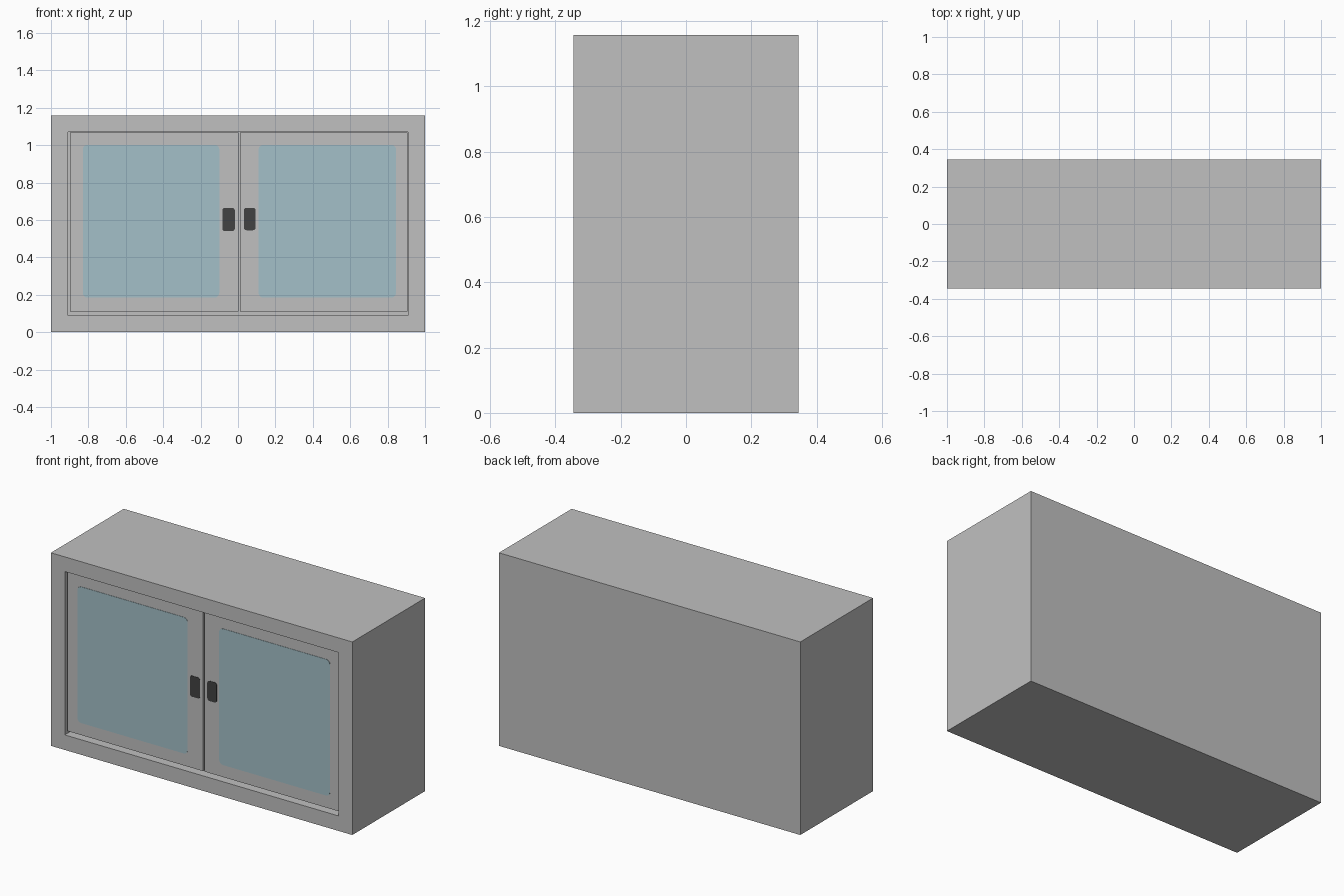
import bpy, bmesh, math

if "Cube" in bpy.data.objects:
    bpy.data.objects.remove(bpy.data.objects["Cube"])

W, D, H = 1.0, 0.345, 1.158          # half width, half depth, height
DOOR_Y = -D + 0.011                  # front plane of the doors


def material(name, rgb):
    m = bpy.data.materials.new(name)
    m.diffuse_color = (*rgb, 1.0)
    m.use_nodes = True
    m.node_tree.nodes["Principled BSDF"].inputs["Base Color"].default_value = m.diffuse_color
    return m


GREY = material("grey_metal", (0.53, 0.53, 0.53))
GLASS = material("pale_blue_glass", (0.37, 0.53, 0.58))
DARK = material("dark_handle", (0.055, 0.055, 0.055))


def finish(bm, name, mat):
    bmesh.ops.recalc_face_normals(bm, faces=bm.faces)
    me = bpy.data.meshes.new(name)
    bm.to_mesh(me)
    bm.free()
    me.materials.append(mat)
    ob = bpy.data.objects.new(name, me)
    bpy.context.collection.objects.link(ob)
    return ob


def box_bm(x0, x1, y0, y1, z0, z1):
    bm = bmesh.new()
    bmesh.ops.create_cube(bm, size=1)
    for v in bm.verts:
        v.co.x = x1 if v.co.x > 0 else x0
        v.co.y = y1 if v.co.y > 0 else y0
        v.co.z = z1 if v.co.z > 0 else z0
    return bm


def rounded_plate(name, x0, x1, z0, z1, r, mat, thick=0.002):
    """Thin rounded rectangle lying on the door front."""
    bm = bmesh.new()
    corners = [(x1 - r, z1 - r), (x0 + r, z1 - r), (x0 + r, z0 + r), (x1 - r, z0 + r)]
    verts = []
    for i, (cx, cz) in enumerate(corners):
        for k in range(5):
            a = math.pi / 2 * (i + k / 4)
            verts.append(bm.verts.new((cx + r * math.cos(a), DOOR_Y, cz + r * math.sin(a))))
    face = bm.faces.new(verts)
    ext = bmesh.ops.extrude_face_region(bm, geom=[face])
    for v in ext["geom"]:
        if isinstance(v, bmesh.types.BMVert):
            v.co.y -= thick
    return finish(bm, name, mat)


# Cabinet shell: inset the front face, then push it in to hollow the body
bm = box_bm(-W, W, -D, D, 0, H)
bm.normal_update()
front = min(bm.faces, key=lambda f: f.calc_center_median().y)
bmesh.ops.inset_region(bm, faces=[front], thickness=0.09, depth=0)
for v in front.verts:
    v.co.z = 1.07 if v.co.z > H / 2 else 0.09
    v.co.x = 0.908 if v.co.x > 0 else -0.908
ext = bmesh.ops.extrude_discrete_faces(bm, faces=[front])
for v in ext["faces"][0].verts:
    v.co.y = D - 0.05
finish(bm, "cabinet_body", GREY)

# Doors with glass panels and flat handles
doors = [
    ("left", (-0.898, 0.002), (-0.83, -0.10), (-0.084, -0.017), (0.54, 0.665)),
    ("right", (0.010, 0.907), (0.11, 0.845), (0.031, 0.094), (0.545, 0.665)),
]
for side, door, glass, grip, grip_z in doors:
    finish(box_bm(*door, DOOR_Y, DOOR_Y + 0.03, 0.112, 1.067), side + "_door", GREY)
    rounded_plate(side + "_glass", *glass, 0.185, 1.002, 0.025, GLASS)
    rounded_plate(side + "_handle", *grip, *grip_z, 0.014, DARK)
